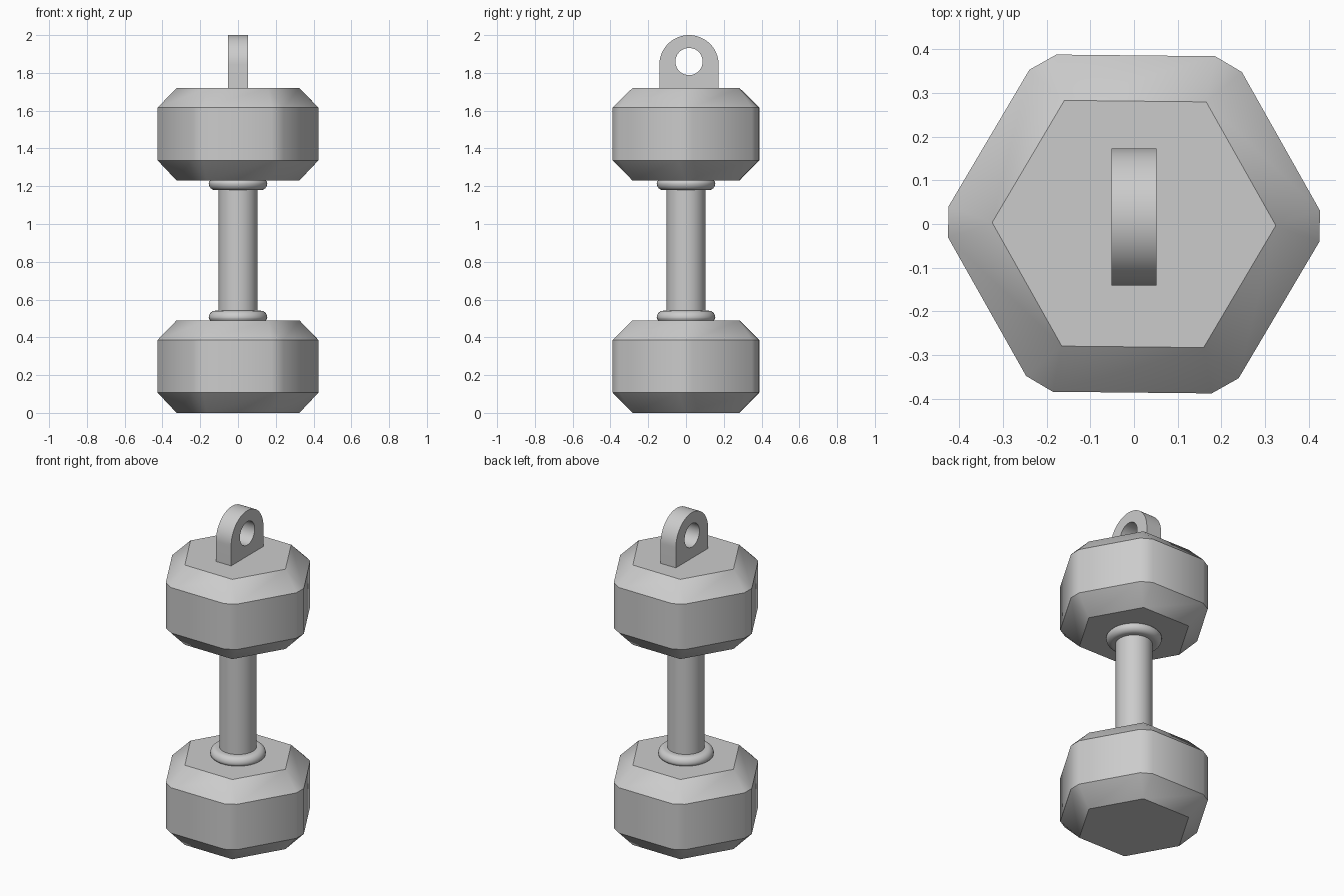
import bpy, bmesh, math
from mathutils import Matrix, Vector

cube = bpy.data.objects.get("Cube")
if cube:
    bpy.data.objects.remove(cube, do_unlink=True)

# One plain grey for the whole model
grey = bpy.data.materials.new("plain grey")
grey.use_nodes = True
COLOUR = (0.6, 0.6, 0.6, 1)
grey.diffuse_color = COLOUR
grey.node_tree.nodes["Principled BSDF"].inputs["Base Color"].default_value = COLOUR


def select_only(obj):
    bpy.ops.object.select_all(action='DESELECT')
    obj.select_set(True)
    bpy.context.view_layer.objects.active = obj


def add_object(name, data):
    obj = bpy.data.objects.new(name, data)
    bpy.context.collection.objects.link(obj)
    data.materials.append(grey)
    return obj


def smooth(obj, degrees=38):
    select_only(obj)
    bpy.ops.object.shade_smooth_by_angle(angle=math.radians(degrees))


def loft(name, loops):
    """Skin a stack of equal-length point loops and cap both ends."""
    bm = bmesh.new()
    rings = [[bm.verts.new(p) for p in loop] for loop in loops]
    n = len(rings[0])
    for low, high in zip(rings, rings[1:]):
        for i in range(n):
            j = (i + 1) % n
            bm.faces.new((low[i], low[j], high[j], high[i]))
    bm.faces.new(rings[0][::-1])
    bm.faces.new(rings[-1])
    bmesh.ops.remove_doubles(bm, verts=bm.verts, dist=0.0005)
    bmesh.ops.recalc_face_normals(bm, faces=bm.faces)
    mesh = bpy.data.meshes.new(name)
    bm.to_mesh(mesh)
    bm.free()
    obj = add_object(name, mesh)
    smooth(obj)
    return obj


def hexagon(radius, cut, z):
    """Hexagon whose corners are clipped by a set length along each side."""
    turn = math.radians(-0.6)
    corners = [Vector((radius * math.cos(k * math.pi / 3 + turn),
                       radius * math.sin(k * math.pi / 3 + turn), z)) for k in range(6)]
    points = []
    for k, c in enumerate(corners):
        for other in (corners[k - 1], corners[(k + 1) % 6]):
            points.append(c + (other - c).normalized() * cut)
    return points


def circle(radius, z, n=48):
    return [(radius * math.cos(2 * math.pi * i / n),
             radius * math.sin(2 * math.pi * i / n), z) for i in range(n)]


# Two weights: clipped hexagon body tapering to sharp hexagon ends
for name, base in (("lower_weight", 0.0), ("upper_weight", 1.23)):
    loft(name, [hexagon(0.325, 0, base), hexagon(0.446, 0.041, base + 0.107),
                hexagon(0.446, 0.041, base + 0.386), hexagon(0.325, 0, base + 0.49)])

# Handle bar
loft("handle", [circle(0.103, 0.48), circle(0.103, 1.24)])

# Rounded collars where the handle meets the weights
for name, base, way in (("lower_collar", 0.49, 1), ("upper_collar", 1.23, -1)):
    profile = [(0.143, -0.005), (0.154, 0.008)]
    for i in range(9):
        a = i / 8 * math.pi / 2
        profile.append((0.12 + 0.035 * math.cos(a), 0.015 + 0.036 * math.sin(a)))
    profile.append((0.1, 0.051))
    loft(name, [circle(r, base + way * h) for r, h in profile])

# Hanging loop: arched plate with a round hole
curve = bpy.data.curves.new("hanging_loop", 'CURVE')
curve.dimensions = '2D'
curve.fill_mode = 'BOTH'
curve.extrude = 0.052
half, arch_z = 0.157, 1.843
outline = [(-half, 1.71), (half, 1.71)]
outline += [(half * math.cos(math.pi * i / 32), arch_z + half * math.sin(math.pi * i / 32))
            for i in range(33)]
hole = [(x, y + 1.86) for x, y, _ in circle(0.072, 0)]
for points in (outline, hole):
    spline = curve.splines.new('POLY')
    spline.points.add(len(points) - 1)
    spline.use_cyclic_u = True
    for p, (x, y) in zip(spline.points, points):
        p.co = (x, y, 0, 1)
loop = add_object("hanging_loop", curve)
# Stand the plate up so that it faces sideways
loop.matrix_world = Matrix(((0, 0, 1, 0), (1, 0, 0, 0.016), (0, 1, 0, 0), (0, 0, 0, 1)))
select_only(loop)
bpy.ops.object.convert(target='MESH')
smooth(bpy.context.object)
